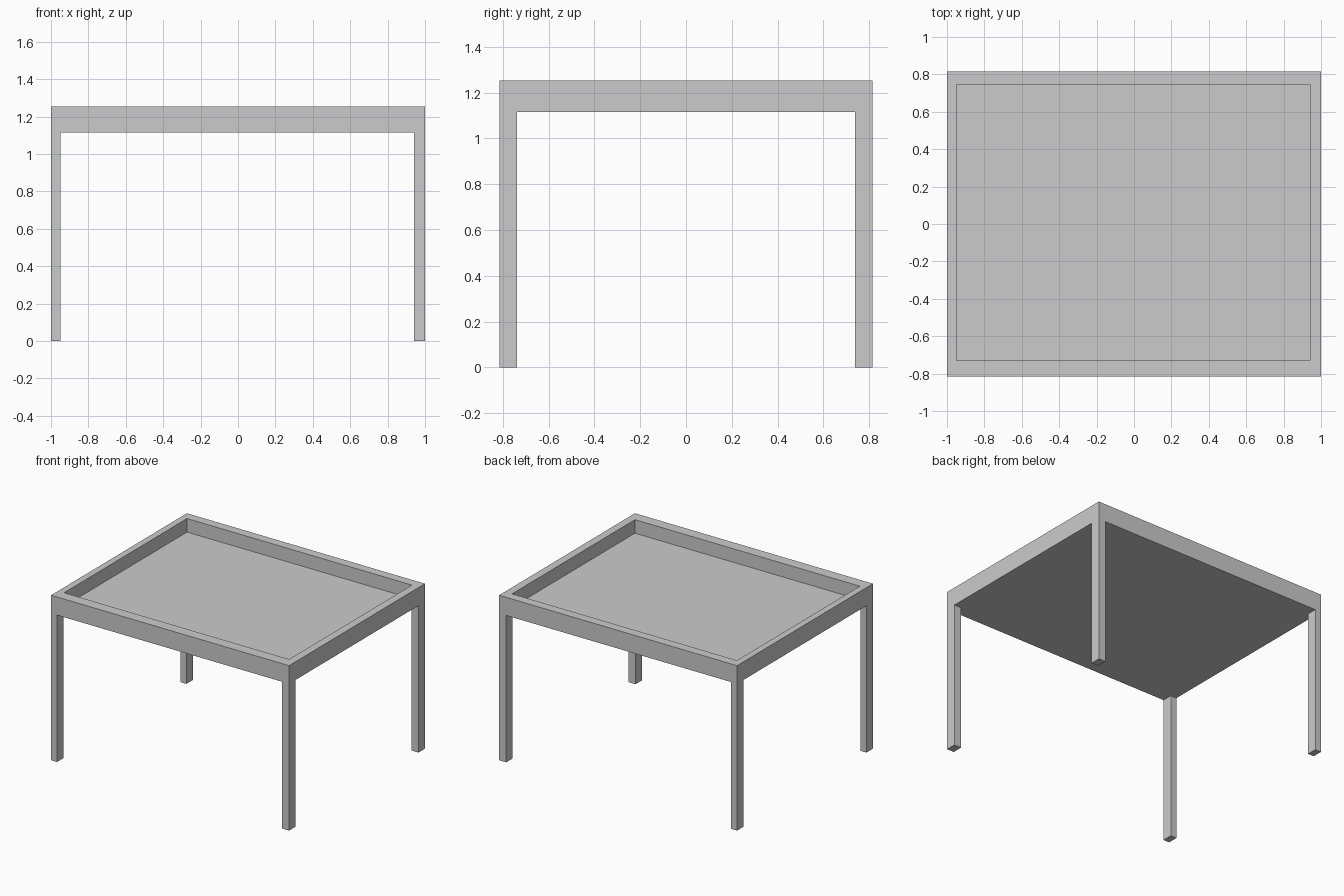
import bpy, bmesh
from mathutils import Vector

if "Cube" in bpy.data.objects:
    bpy.data.objects.remove(bpy.data.objects["Cube"])

HX, HY = 1.0, 0.815                    # outer half sizes
X0, X1, Y0, Y1 = -0.95, 0.94, -0.73, 0.745   # inner edge of the rim
LEG_Y = 0.737                          # inner side of the legs
UNDER, FLOOR, TOP = 1.115, 1.15, 1.253


def make_object(name, bm):
    bmesh.ops.recalc_face_normals(bm, faces=bm.faces)
    mesh = bpy.data.meshes.new(name)
    bm.to_mesh(mesh)
    bm.free()
    obj = bpy.data.objects.new(name, mesh)
    bpy.context.collection.objects.link(obj)
    return obj


def box(lo, hi):
    bm = bmesh.new()
    bmesh.ops.create_cube(bm, size=1)
    lo, hi = Vector(lo), Vector(hi)
    for v in bm.verts:
        v.co = Vector(hi[i] if v.co[i] > 0 else lo[i] for i in range(3))
    bm.normal_update()
    return bm


# Tray top: slab with a recessed floor inside a raised rim
bm = box((-HX, -HY, UNDER), (HX, HY, TOP))
floor = next(f for f in bm.faces if f.normal.z > 0.9)
bmesh.ops.inset_individual(bm, faces=[floor], thickness=0.06)
for v in floor.verts:
    v.co.x = X1 if v.co.x > 0 else X0
    v.co.y = Y1 if v.co.y > 0 else Y0
floor = bmesh.ops.extrude_discrete_faces(bm, faces=[floor])["faces"][0]
for v in floor.verts:
    v.co.z = FLOOR
make_object("tray_top", bm)

# Four legs, flush with the outer corners
for side, xa, xb in (("left", -HX, X0), ("right", X1, HX)):
    for end, ya, yb in (("front", -HY, -LEG_Y), ("back", LEG_Y, HY)):
        make_object(f"{end}_{side}_leg", box((xa, ya, 0), (xb, yb, UNDER)))
